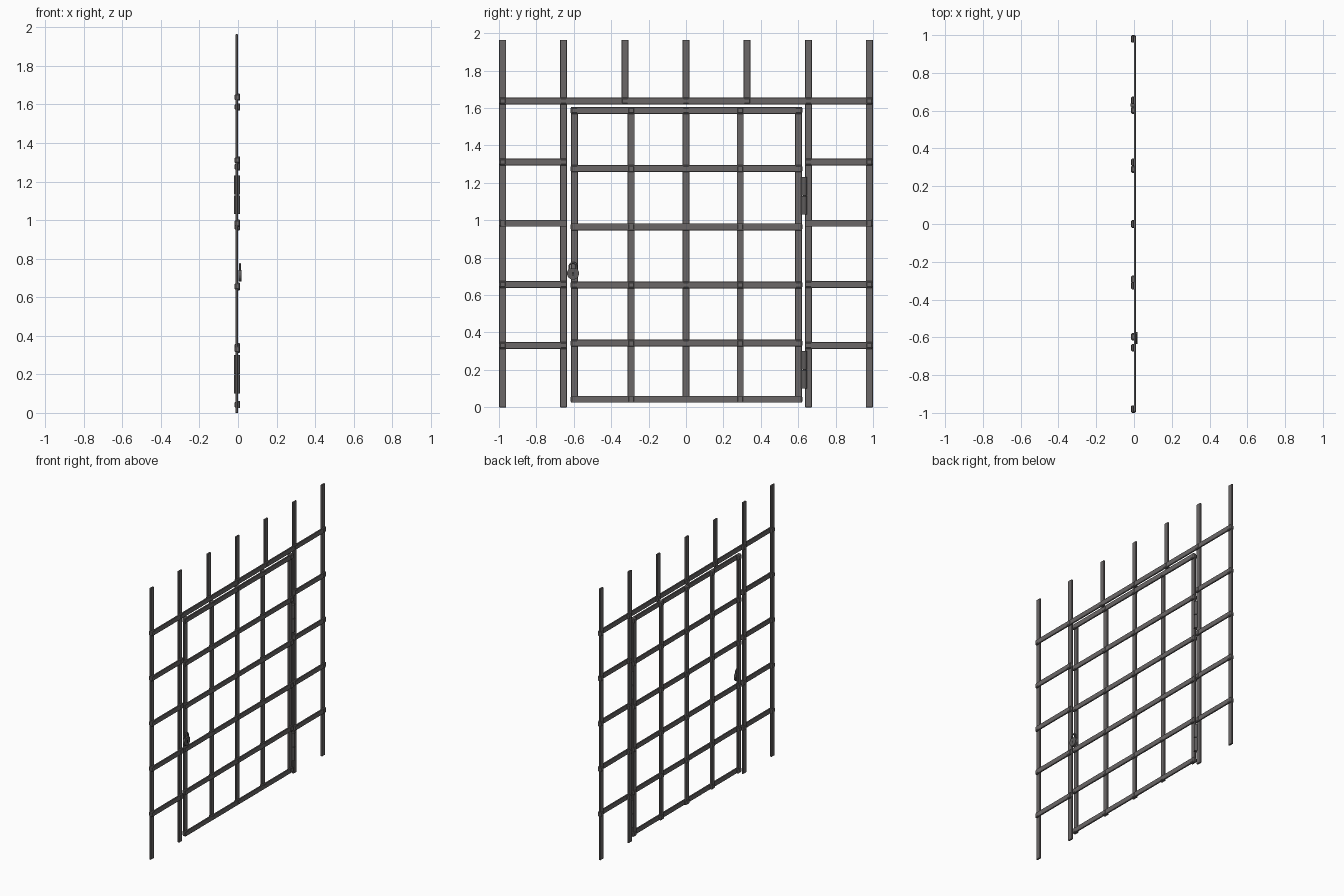
import bpy, bmesh, math
from mathutils import Matrix, Vector

if "Cube" in bpy.data.objects:
    bpy.data.objects.remove(bpy.data.objects["Cube"])


def material(name, rgb):
    m = bpy.data.materials.new(name)
    m.diffuse_color = (*rgb, 1)
    m.use_nodes = True
    m.node_tree.nodes["Principled BSDF"].inputs["Base Color"].default_value = m.diffuse_color
    return m


IRON = material("grey_iron", (0.145, 0.135, 0.135))
DARK = material("dark_iron", (0.11, 0.105, 0.105))
BLACK = material("keyhole_black", (0.015, 0.015, 0.015))


def finish(name, bm, mat):
    bmesh.ops.recalc_face_normals(bm, faces=bm.faces)
    me = bpy.data.meshes.new(name)
    bm.to_mesh(me)
    bm.free()
    me.materials.append(mat)
    ob = bpy.data.objects.new(name, me)
    bpy.context.collection.objects.link(ob)
    return ob


def box(name, lo, hi, mat=IRON, bevel=0.002):
    bm = bmesh.new()
    lo, hi = Vector(lo), Vector(hi)
    bmesh.ops.create_cube(bm, size=1, matrix=Matrix.Translation((lo + hi) / 2) @ Matrix.Diagonal((*(hi - lo), 1)))
    bmesh.ops.bevel(bm, geom=bm.edges[:], offset=bevel, segments=1, affect='EDGES')
    return finish(name, bm, mat)


def prism(name, pts, x0, x1, mat):
    # y-z outline extruded along x
    bm = bmesh.new()
    f = bm.faces.new([bm.verts.new((x0, y, z)) for y, z in pts])
    r = bmesh.ops.extrude_face_region(bm, geom=[f])
    for v in r["geom"]:
        if isinstance(v, bmesh.types.BMVert):
            v.co.x = x1
    return finish(name, bm, mat)


H = 0.0185                # half width of a bar
XB, XM, XF = -0.013, -0.001, 0.010   # back, middle and front of the two bar layers


def upright(name, y, z0, z1):
    box(name, (XB, y - H, z0), (XM + 0.001, y + H, z1))


def rail(name, z, y0, y1):
    box(name, (XM, y0, z - H), (XF, y1, z + H))


def collar(name, y, z):
    box(name, (-0.017, y - 0.02, z - H), (0.0115, y + 0.02, z + H), bevel=0.007)


# fixed grille: long uprights, short uprights, top rail, side rails
TOP = 1.965
for y in (-0.98, -0.655, 0.655, 0.98):
    upright("fixed_upright", y, 0, TOP)
for y in (-0.327, 0, 0.327):
    upright("short_upright", y, 1.622, TOP)
rail("top_rail", 1.638, -0.99, 0.99)
for y in (-0.98, -0.655, -0.327, 0, 0.327, 0.655, 0.98):
    collar("top_collar", y, 1.638)
for z in (0.33, 0.657, 0.984, 1.312):
    for s in (-1, 1):
        a, b = sorted((s * 0.637, s * 0.99))
        rail("side_rail", z, a, b)
        for y in (0.655, 0.98):
            collar("side_collar", s * y, z)

# gate
GATE_Y = (-0.597, -0.293, 0, 0.29, 0.602)
GATE_Z = (0.043, 0.343, 0.654, 0.965, 1.276, 1.587)
for y in GATE_Y:
    upright("gate_upright", y, 0.025, 1.605)
for z in GATE_Z:
    rail("gate_rail", z, -0.615, 0.62)
    for y in GATE_Y:
        collar("gate_collar", y, z)

# hinges: two knuckles each
for z in (0.10, 1.03):
    for k in (0, 1):
        bm = bmesh.new()
        bmesh.ops.create_cone(bm, cap_ends=True, segments=20, radius1=0.0155, radius2=0.0155, depth=0.098,
                              matrix=Matrix.Translation((-0.004, 0.631, z + 0.05 + 0.102 * k)))
        ob = finish("hinge_knuckle", bm, DARK)
        for p in ob.data.polygons:
            p.use_smooth = len(p.vertices) == 4
    box("hinge_pin", (-0.010, 0.625, z + 0.01), (0.002, 0.637, z + 0.19), DARK)

# padlock body: rounded outline, shackle and keyhole
LY, LZ = -0.604, 0.716
body = []
for i in range(24):
    a = 2 * math.pi * i / 24
    body.append((LY + 0.032 * math.cos(a), LZ + max(-0.034, min(0.026, 0.034 * math.sin(a)))))
prism("padlock_body", body, 0.003, 0.018, DARK)

cu = bpy.data.curves.new("padlock_shackle", 'CURVE')
cu.dimensions = '3D'
cu.bevel_depth = 0.005
cu.bevel_resolution = 2
arc = [(LY + 0.019 * math.cos(math.pi * i / 10), 0.754 + 0.019 * math.sin(math.pi * i / 10)) for i in range(11)]
path = [(LY + 0.019, 0.735)] + arc + [(LY - 0.019, 0.735)]
sp = cu.splines.new('POLY')
sp.points.add(len(path) - 1)
for p, (y, z) in zip(sp.points, path):
    p.co = (0.0105, y, z, 1)
cu.materials.append(DARK)
bpy.context.collection.objects.link(bpy.data.objects.new("padlock_shackle", cu))

hole = [(LY + 0.005 * math.cos(a), LZ + 0.002 + 0.005 * math.sin(a))
        for a in (math.pi * (-60 + 30 * i) / 180 for i in range(11))]
hole += [(LY - 0.004, LZ - 0.014), (LY + 0.004, LZ - 0.014)]
prism("keyhole", hole, 0.016, 0.0187, BLACK)
